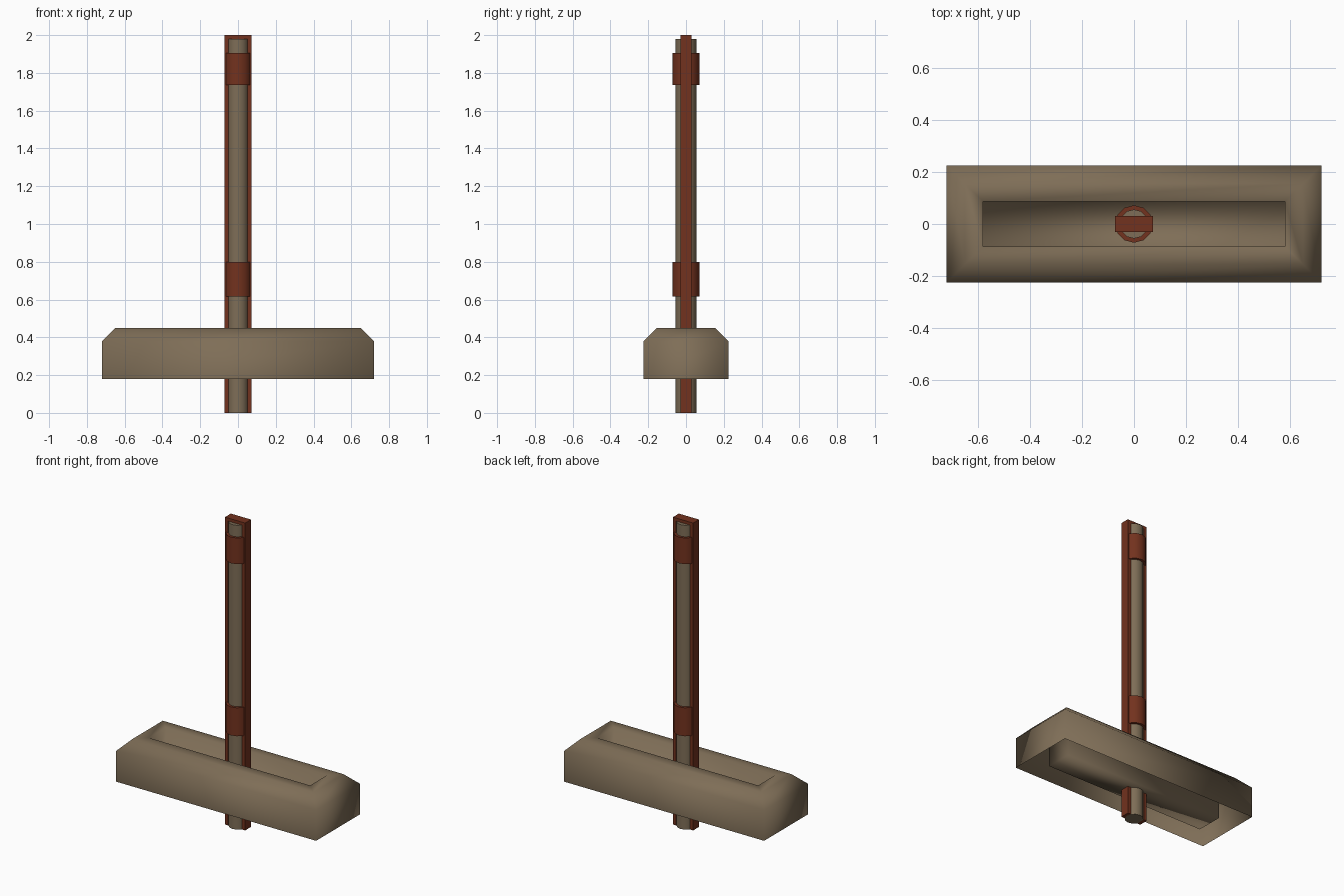
import bpy, bmesh, math
from mathutils import Vector

if "Cube" in bpy.data.objects:
    bpy.data.objects.remove(bpy.data.objects["Cube"])


def material(name, rgb):
    m = bpy.data.materials.new(name)
    m.diffuse_color = (*rgb, 1)
    m.use_nodes = True
    m.node_tree.nodes["Principled BSDF"].inputs["Base Color"].default_value = m.diffuse_color
    return m


BROWN = material("weathered_brown", (0.21, 0.155, 0.095))
RED = material("rust_red", (0.17, 0.032, 0.013))


def finish(name, bm, mat):
    mesh = bpy.data.meshes.new(name)
    bm.to_mesh(mesh)
    bm.free()
    mesh.materials.append(mat)
    ob = bpy.data.objects.new(name, mesh)
    bpy.context.collection.objects.link(ob)
    return ob


def loft(bm, rings):
    """Join matching closed rings of points with quads."""
    loops = [[bm.verts.new(p) for p in ring] for ring in rings]
    n = len(loops[0])
    for a, b in zip(loops, loops[1:]):
        for i in range(n):
            j = (i + 1) % n
            bm.faces.new((a[i], a[j], b[j], b[i]))
    return loops


def rect(x, y, z):
    return [Vector(p) for p in ((-x, -y, z), (x, -y, z), (x, y, z), (-x, y, z))]


def circle(r, z, n=12):
    return [Vector((r * math.cos(i * math.tau / n), r * math.sin(i * math.tau / n), z))
            for i in range(n)]


def smooth(ob):
    bpy.ops.object.select_all(action='DESELECT')
    ob.select_set(True)
    bpy.context.view_layer.objects.active = ob
    bpy.ops.object.shade_smooth_by_angle(angle=math.radians(40))


# Crosswise block: open underneath, chamfered top, sunken slot with a floor
bm = bmesh.new()
loops = loft(bm, [rect(0.72, 0.225, 0.18), rect(0.72, 0.225, 0.38),
                  rect(0.65, 0.155, 0.45), rect(0.58, 0.087, 0.45),
                  rect(0.58, 0.087, 0.182)])
bm.faces.new(loops[-1])
for f in bm.faces:
    f.smooth = True
top, shoulder = loops[2], loops[1]
soft = [{top[0], top[1]}, {top[2], top[3]},
        {shoulder[1], shoulder[2]}, {shoulder[3], shoulder[0]}]
for e in bm.edges:
    flat = len(e.link_faces) == 2 and e.calc_face_angle() < 0.01
    e.smooth = flat or set(e.verts) in soft
finish("cross_block", bm, BROWN)

# Round shaft
bm = bmesh.new()
ends = loft(bm, [circle(0.056, 0), circle(0.056, 1.98)])
bm.faces.new(ends[0][::-1])
bm.faces.new(ends[1])
smooth(finish("shaft", bm, BROWN))

# Strap running up both sides of the shaft and over its top
bm = bmesh.new()
half = [(0.05, 1.98), (0.05, 0), (0.0725, 0), (0.0725, 2.0)]
outline = half + [(-x, z) for x, z in reversed(half)]
face = bm.faces.new([bm.verts.new((x, -0.03, z)) for x, z in outline])
ext = bmesh.ops.extrude_face_region(bm, geom=[face], use_keep_orig=True)
bmesh.ops.translate(bm, vec=(0, 0.06, 0),
                    verts=[v for v in ext["geom"] if isinstance(v, bmesh.types.BMVert)])
bmesh.ops.recalc_face_normals(bm, faces=bm.faces)
finish("strap", bm, RED)

# Binding bands around shaft and strap
for name, z0, z1 in (("lower_band", 0.615, 0.80), ("upper_band", 1.735, 1.905)):
    bm = bmesh.new()
    loft(bm, [circle(0.055, z0), circle(0.072, z0), circle(0.072, z1),
              circle(0.055, z1)])
    smooth(finish(name, bm, RED))
